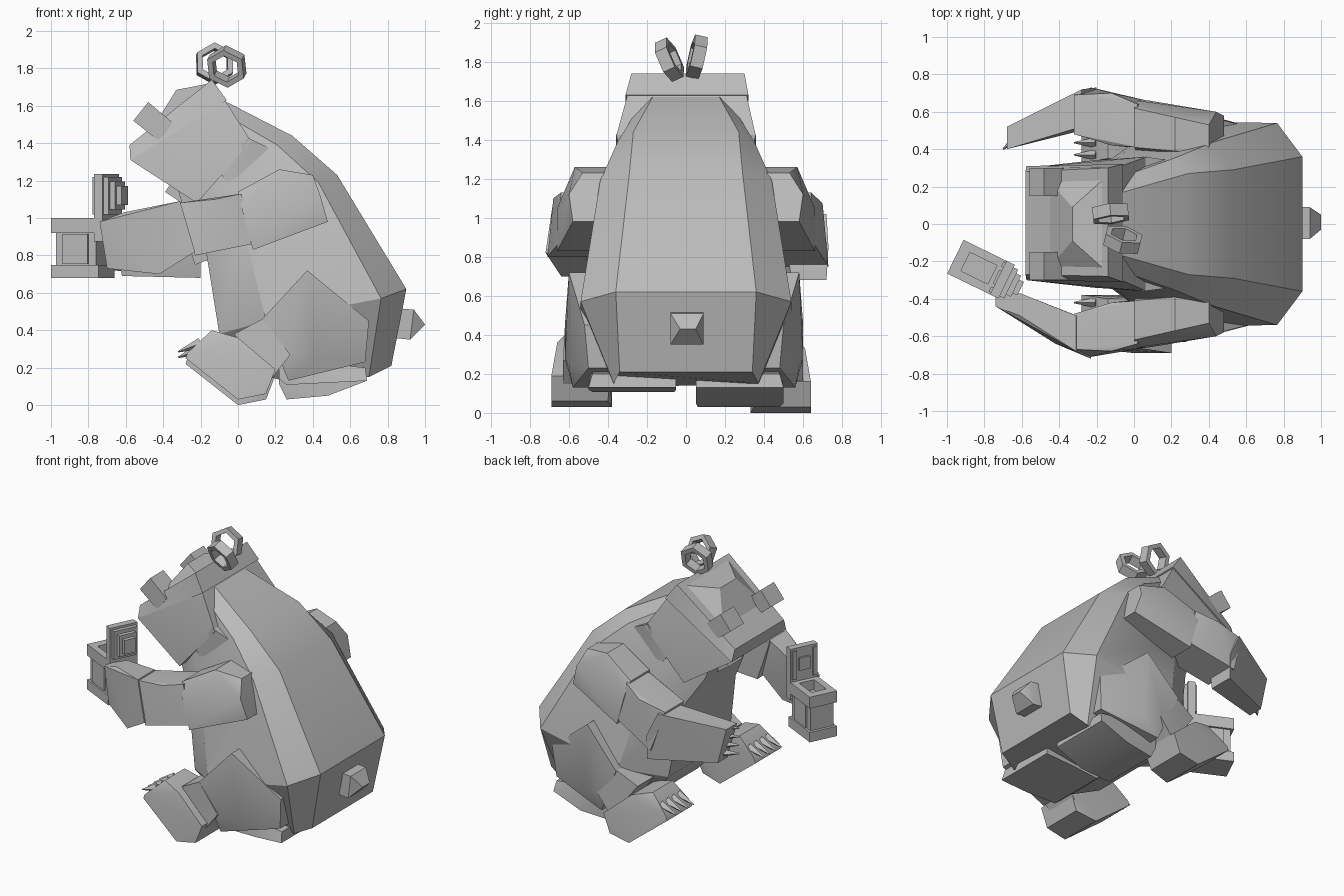
import bpy, bmesh, math
from mathutils import Vector, Matrix

grey = bpy.data.materials.new("grey")
grey.diffuse_color = (0.5, 0.5, 0.5, 1)


def finish(name, bm, angle=32):
    bmesh.ops.recalc_face_normals(bm, faces=bm.faces)
    me = bpy.data.meshes.new(name)
    bm.to_mesh(me)
    bm.free()
    me.shade_smooth()
    me.set_sharp_from_angle(angle=math.radians(angle))
    ob = bpy.data.objects.new(name, me)
    bpy.context.collection.objects.link(ob)
    me.materials.append(grey)
    return ob


def hull(name, rows, s=1, dy=0, dz=0):
    """Convex block from side-profile rows (x, z, y0, y1); s=-1 mirrors across y."""
    bm = bmesh.new()
    for x, z, y0, y1 in rows:
        for y in (y0, y1):
            bm.verts.new((x, s * y + dy, z + dz))
    bmesh.ops.remove_doubles(bm, verts=bm.verts, dist=0.0005)
    res = bmesh.ops.convex_hull(bm, input=bm.verts)
    junk = [v for v in set(res["geom_interior"] + res["geom_unused"])
            if isinstance(v, bmesh.types.BMVert)]
    bmesh.ops.delete(bm, geom=junk, context='VERTS')
    bmesh.ops.dissolve_limit(bm, angle_limit=math.radians(2), verts=bm.verts, edges=bm.edges)
    return finish(name, bm)


def box(bm, size, loc):
    m = Matrix.Translation(loc) @ Matrix.Diagonal((*size, 1))
    bmesh.ops.create_cube(bm, size=1, matrix=m)


# body: lofted eight-sided rings
# each ring: back x z, shoulder x z, flank x z, belly x z, half widths back/shoulder/flank/belly
rings = [
    (0.82, 0.21, 0.70, 0.15, 0.25, 0.13, 0.08, 0.17, 0.34, 0.37, 0.38, 0.25),
    (0.90, 0.62, 0.765, 0.57, 0.15, 0.45, -0.10, 0.38, 0.36, 0.54, 0.55, 0.34),
    (0.53, 1.23, 0.43, 1.19, 0.02, 0.98, -0.18, 0.88, 0.29, 0.44, 0.45, 0.30),
    (0.29, 1.44, 0.21, 1.39, -0.10, 1.18, -0.30, 1.08, 0.27, 0.35, 0.34, 0.22),
    (-0.06, 1.62, -0.10, 1.57, -0.25, 1.35, -0.35, 1.25, 0.17, 0.24, 0.25, 0.16)]
bm = bmesh.new()
loops = []
for r in rings:
    p = [(r[2 * i], r[8 + i], r[2 * i + 1]) for i in range(4)]
    p += [(x, -y, z) for x, y, z in reversed(p)]
    loops.append([bm.verts.new(v) for v in p])
for a, b in zip(loops, loops[1:]):
    for i in range(8):
        j = (i + 1) % 8
        bm.faces.new((a[i], a[j], b[j], b[i]))
bm.faces.new(loops[0])
bm.faces.new(loops[-1])
finish("body", bm)

# tail
hull("tail", [(0.82, 0.52, -.08, .09), (0.82, 0.36, -.08, .09), (0.94, 0.51, -.08, .09),
              (1.0, 0.43, -.03, .05), (0.92, 0.35, -.08, .09)])

# head block, face plate and raised muzzle
hull("head", [(-0.575, 1.31, -.30, .30), (-0.07, 1.63, -.30, .31),
              (0.07, 1.41, -.36, .36), (-0.22, 1.08, -.34, .34)])
hull("face_plate", [(-0.575, 1.31, -.30, .31), (-0.58, 1.39, -.27, .28),
                    (-0.14, 1.74, -.28, .30), (-0.06, 1.63, -.31, .32)])
hull("muzzle", [(-0.47, 1.46, -.25, .25), (-0.15, 1.72, -.25, .25),
                (-0.33, 1.685, -.09, .09), (-0.20, 1.71, -.14, .14)])
hull("chin", [(-0.39, 1.14, -.08, .08), (-0.30, 1.08, -.08, .08),
              (-0.22, 1.18, -.08, .08), (-0.32, 1.24, -.08, .08)])
for s, side in ((1, "left"), (-1, "right")):
    hull(side + "_ear", [(-0.48, 1.62, .15, .30), (-0.56, 1.52, .15, .30),
                         (-0.42, 1.41, .15, .30), (-0.35, 1.51, .15, .30)], s)
    hull(side + "_neck_flare", [(0.05, 1.43, .28, .36), (0.20, 1.36, .26, .34),
                                (-0.03, 1.14, .28, .35), (-0.10, 1.25, .28, .34)], s)

# two hexagonal loops above the head
for name, c, tilt, spin in (("loop_left", (-.125, .055, 1.825), -.22, .1),
                            ("loop_right", (-.06, -.085, 1.81), .42, -.25)):
    bm = bmesh.new()
    rows = []
    for k in range(6):
        t = math.radians(60 * k + 30)
        rows.append([bm.verts.new((r * math.cos(t), y, r * math.sin(t)))
                     for r, y in ((.11, -.033), (.11, .033), (.077, .033), (.077, -.033))])
    for k in range(6):
        a, b = rows[k], rows[(k + 1) % 6]
        for i in range(4):
            j = (i + 1) % 4
            bm.faces.new((a[i], a[j], b[j], b[i]))
    bm.transform(Matrix.Translation(c) @ Matrix.Rotation(spin, 4, 'Z')
                 @ Matrix.Rotation(tilt, 4, 'X'))
    finish(name, bm)

# arms
for s, side in ((1, "left"), (-1, "right")):
    d, w = (-0.05, .02) if s > 0 else (0, 0)
    hull(side + "_upper_arm", [(0.0, 1.14, .41, .62), (0.02, 1.05, .38, .66), (0.08, 0.83, .40, .66),
                               (0.22, 1.26, .39, .57), (0.40, 1.23, .38, .53),
                               (0.44, 1.12, .38, .60), (0.48, 0.98, .40, .58)], s)
    hull(side + "_forearm", [(0.02, 1.13, .41, .64), (0.07, 0.86, .40, .66),
                             (-0.32, 1.08 + d, .48, .67 + w), (-0.23, 0.80 + d, .47, .71 + w),
                             (-0.12, 1.10 + d / 2, .42, .68 + w)], s)
hull("right_hand", [(-0.74, 0.98, .38, .44), (-0.70, 0.73, .39, .45), (-0.61, 1.03, .37, .49),
                    (-0.31, 1.09, .49, .68), (-0.23, 0.82, .52, .72), (-0.42, 0.70, .48, .64)], -1)
hull("left_hand", [(-0.68, 0.94, .40, .52), (-0.62, 0.69, .42, .53), (-0.28, 1.02, .52, .72),
                   (-0.20, 0.68, .54, .72), (-0.20, 0.85, .52, .73)])


def claw(name, base, tip, w):
    bm = bmesh.new()
    d = Vector(tip) - Vector(base)
    m = Matrix.Translation((Vector(base) + Vector(tip)) / 2) @ d.to_track_quat('Z', 'Y').to_matrix().to_4x4()
    bmesh.ops.create_cone(bm, cap_ends=True, segments=4, radius1=w, radius2=0.004,
                          depth=d.length, matrix=m)
    finish(name, bm)


for i in range(4):
    z = 0.74 + i * 0.06
    claw("left_hand_claw", (-0.62, .47, z), (-0.70, .40, z - .01), .026)

# legs
for s, side, fy, fz in ((1, "left", -.05, 0), (-1, "right", 0, .03)):
    hull(side + "_thigh", [(0.37, 0.72, .42, .60), (0.57, 0.54, .40, .55), (0.70, 0.45, .40, .52),
                           (0.68, 0.23, .36, .50), (0.27, 0.13, .30, .58), (0.27, 0.28, .36, .62),
                           (0.13, 0.46, .36, .62), (0.40, 0.24, .36, .60)], s, fy * .4)
    hull(side + "_seat", [(0.22, 0.11 + fz, .05, .48), (0.26, 0.03 + fz * 2.6, .06, .48),
                          (0.48, 0.05 + fz * 2.3, .05, .50), (0.69, 0.13, .05, .50),
                          (0.68, 0.20, .05, .48), (0.22, 0.25, .05, .48)], s)
    hull(side + "_shin", [(-0.02, 0.38, .39, .60), (0.13, 0.46, .39, .62),
                          (0.28, 0.27, .39, .63), (0.17, 0.13, .39, .63)], s, fy * .6)
    hull(side + "_foot", [(-0.27, 0.25, .38, .66), (-0.14, 0.37, .40, .62), (0.0, 0.33, .39, .66),
                          (0.20, 0.16, .39, .69), (0.15, 0.03, .40, .69), (0.0, 0.0, .38, .69),
                          (-0.28, 0.22, .38, .66)], s, fy, fz)
    for i in range(4):
        y = s * (.42 + i * .065) + fy
        claw(side + "_foot_claw", (-0.20, y, .30 + fz), (-0.32, y, .255 + fz), .03)

# hinged box held by the right hand, built along its own axes then turned
turn = Matrix.Translation((-0.955, -0.175, 0)) @ Matrix.Rotation(math.radians(-26), 4, 'Z')
bm = bmesh.new()
box(bm, (.28, .20, .07), (.14, 0, .715))
box(bm, (.24, .17, .20), (.14, 0, .83))
box(bm, (.15, .19, .16), (.14, 0, .835))
for sy in (-1, 1):
    box(bm, (.28, .045, .08), (.14, sy * .0775, .96))
for x in (.03, .25):
    box(bm, (.06, .11, .08), (x, 0, .96))
bm.transform(turn)
finish("open_box", bm)
bm = bmesh.new()
box(bm, (.05, .20, .36), (.28, 0, 1.055))
for k in range(3):
    box(bm, (.035, .17 - .045 * k, .20 - .05 * k), (.315 + .028 * k, 0, 1.12))
for sy in (-1, 1):
    box(bm, (.02, .03, .20), (.252, sy * .075, 1.12))
box(bm, (.02, .08, .09), (.252, 0, 1.12))
bm.transform(turn)
finish("box_lid", bm)
